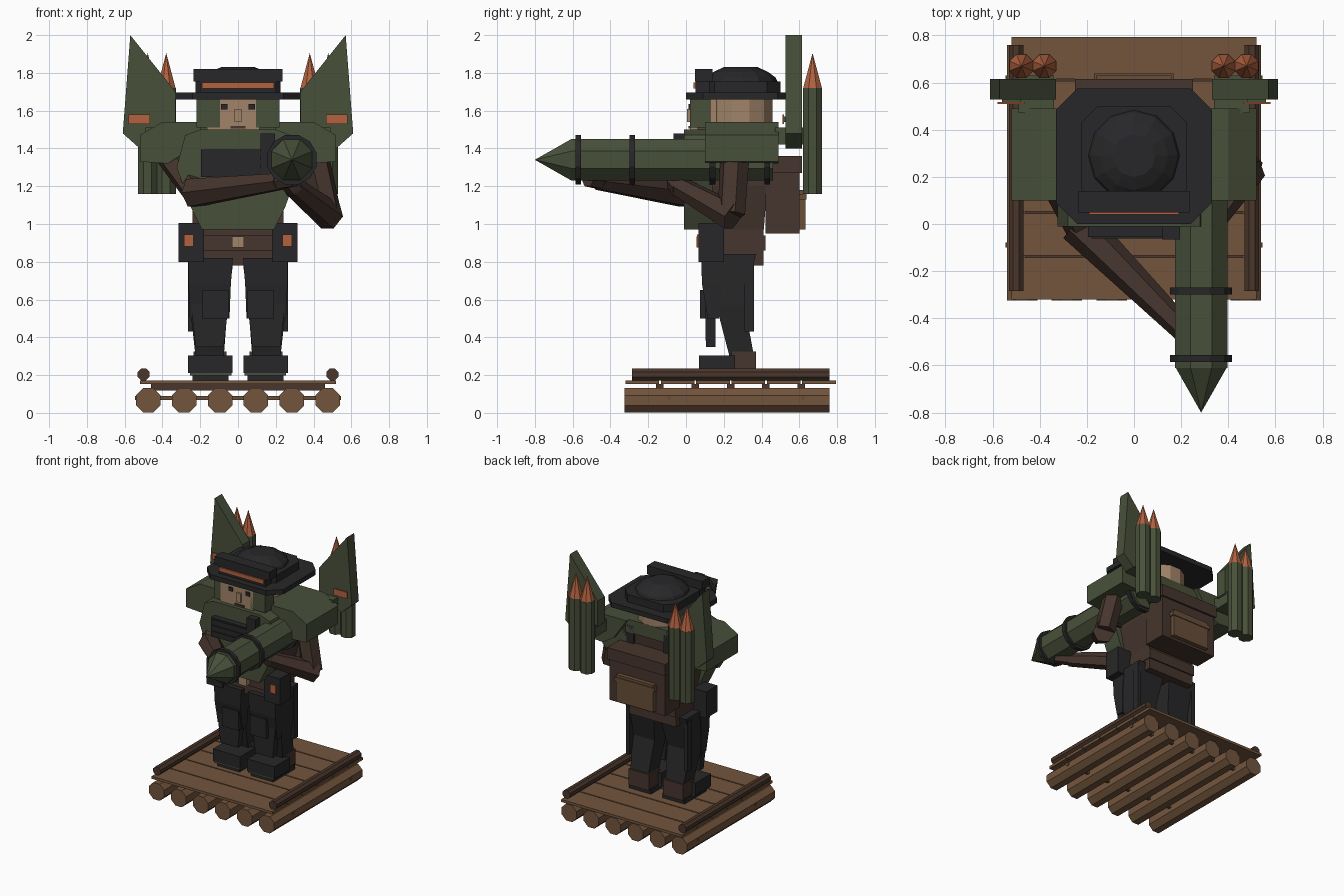
import bpy, bmesh, math
from mathutils import Vector, Matrix

if "Cube" in bpy.data.objects:
    bpy.data.objects.remove(bpy.data.objects["Cube"])


def material(name, *srgb):
    rgb = [((c / 255 + 0.055) / 1.055) ** 2.4 for c in srgb]
    m = bpy.data.materials.new(name)
    m.use_nodes = True
    m.diffuse_color = (*rgb, 1)
    m.node_tree.nodes["Principled BSDF"].inputs["Base Color"].default_value = (*rgb, 1)
    return m


GREEN = material("olive green", 72, 80, 58)
BLACK = material("charcoal", 39, 39, 41)
BROWN = material("dark brown cloth", 70, 53, 45)
WOOD = material("wood", 115, 85, 61)
RAIL = material("dark wood", 74, 54, 43)
ORANGE = material("burnt orange", 178, 98, 64)
SKIN = material("skin", 162, 132, 104)
POCKET = material("light brown", 104, 79, 57)


def finish(name, bm, mat):
    bmesh.ops.recalc_face_normals(bm, faces=bm.faces)
    me = bpy.data.meshes.new(name)
    bm.to_mesh(me)
    bm.free()
    me.materials.append(mat)
    ob = bpy.data.objects.new(name, me)
    bpy.context.collection.objects.link(ob)
    return ob


def loft(name, rings, mat):
    """Closed skin through rings of points."""
    bm = bmesh.new()
    rows = [[bm.verts.new(p) for p in ring] for ring in rings]
    n = len(rows[0])
    for a, b in zip(rows, rows[1:]):
        for i in range(n):
            j = (i + 1) % n
            bm.faces.new((a[i], a[j], b[j], b[i]))
    bm.faces.new(rows[0])
    bm.faces.new(rows[-1])
    return finish(name, bm, mat)


def box(name, x, y, z, mat):
    rings = [[(x[0], y[0], h), (x[1], y[0], h), (x[1], y[1], h), (x[0], y[1], h)] for h in z]
    return loft(name, rings, mat)


def mbox(name, s, x, y, z, mat):
    return box(name, (s * x[0], s * x[1]), y, z, mat)


def slab(name, pts, y, mat):
    """Outline in x and z, given depth in y."""
    return loft(name, [[(px, d, pz) for px, pz in pts] for d in y], mat)


def column(name, sections, mat):
    """Stack of rectangles: centre x, centre y, height, half sizes."""
    return loft(name, [[(cx - hx, cy - hy, z), (cx + hx, cy - hy, z),
                        (cx + hx, cy + hy, z), (cx - hx, cy + hy, z)]
                       for cx, cy, z, hx, hy in sections], mat)


def octagon(name, hx, y, cut, z, mat):
    def ring(h):
        a, b = y
        return [(-hx + cut, a, h), (hx - cut, a, h), (hx, a + cut, h), (hx, b - cut, h),
                (hx - cut, b, h), (-hx + cut, b, h), (-hx, b - cut, h), (-hx, a + cut, h)]
    return loft(name, [ring(h) for h in z], mat)


def tube(name, p, q, r0, r1, mat, n=8):
    p, q = Vector(p), Vector(q)
    d = q - p
    m = (Matrix.Translation((p + q) / 2) @ d.to_track_quat('Z', 'Y').to_matrix().to_4x4()
         @ Matrix.Rotation(math.pi / n, 4, 'Z'))
    bm = bmesh.new()
    bmesh.ops.create_cone(bm, cap_ends=True, segments=n, radius1=r0, radius2=r1,
                          depth=d.length, matrix=m)
    return finish(name, bm, mat)


# Raft
for i in range(6):
    x = -0.475 + i * 0.19
    tube("raft_log", (x, -0.325, 0.066), (x, 0.76, 0.066), 0.07, 0.07, WOOD)
    y = -0.32 + i * 0.187
    box("deck_plank", (-0.52, 0.52), (y, y + 0.178), (0.152, 0.172), WOOD)
    if i:
        box("deck_crossbeam", (-0.46, 0.46), (y - 0.025, y + 0.015), (0.118, 0.152), RAIL)
for y in (-0.09, 0.62):
    tube("raft_crossbar", (-0.545, y, 0.08), (0.545, y, 0.08), 0.015, 0.015, POCKET, 4)

# Mirrored parts
for s, side in ((-1, "right"), (1, "left")):
    tube("side_rail_" + side, (s * 0.5, -0.285, 0.204), (s * 0.5, 0.76, 0.204), 0.034, 0.034, RAIL)

    # Boots and legs
    mbox("boot_sole_" + side, s, (0.05, 0.24), (0.09, 0.36), (0.172, 0.21), BLACK)
    mbox("boot_trim_" + side, s, (0.035, 0.255), (0.073, 0.26), (0.198, 0.212), GREEN)
    mbox("boot_toe_" + side, s, (0.03, 0.265), (0.07, 0.26), (0.21, 0.305), BLACK)
    mbox("boot_heel_" + side, s, (0.06, 0.235), (0.24, 0.37), (0.2, 0.325), BROWN)
    column("leg_" + side, [(s * 0.15, 0.295, 0.3, 0.075, 0.065), (s * 0.155, 0.235, 0.57, 0.1, 0.075),
                           (s * 0.14, 0.28, 0.84, 0.12, 0.09)], BLACK)
    column("thigh_guard_" + side, [(s * 0.15, 0.145, 0.5, 0.105, 0.03), (s * 0.15, 0.135, 0.68, 0.112, 0.05),
                                   (s * 0.145, 0.14, 0.82, 0.118, 0.06)], BLACK)
    column("shin_guard_" + side, [(s * 0.15, 0.13, 0.35, 0.075, 0.025),
                                  (s * 0.15, 0.13, 0.58, 0.1, 0.028)], BLACK)
    mbox("knee_pad_" + side, s, (0.05, 0.19), (0.075, 0.12), (0.5, 0.65), BLACK)
    mbox("hip_strap_" + side, s, (0.235, 0.265), (0.31, 0.36), (0.43, 0.82), BLACK)

    # Belt pouches
    mbox("hip_pouch_" + side, s, (0.18, 0.315), (0.065, 0.2), (0.8, 1.005), BLACK)
    mbox("pouch_label_" + side, s, (0.235, 0.285), (0.057, 0.066), (0.88, 0.945), ORANGE)

    # Shoulders, fins and rockets
    pad = [(0.17, 1.54), (0.4, 1.54), (0.52, 1.47), (0.52, 1.33), (0.37, 1.32), (0.28, 1.38)]
    slab("shoulder_pad_" + side, [(s * x, z) for x, z in pad], (0.1, 0.49), GREEN)
    fin = [(0.57, 2.0), (0.61, 1.48), (0.52, 1.4), (0.33, 1.5), (0.33, 1.7)]
    slab("fin_" + side, [(s * x, z) for x, z in fin], (0.528, 0.615), GREEN)
    mbox("fin_label_" + side, s, (0.465, 0.58), (0.51, 0.518), (1.53, 1.58), ORANGE)
    mbox("fin_label_mount_" + side, s, (0.48, 0.56), (0.518, 0.53), (1.54, 1.57), GREEN)
    mbox("fin_bracket_" + side, s, (0.34, 0.49), (0.47, 0.63), (1.42, 1.51), GREEN)
    for x in (0.38, 0.478):
        tube("rocket_body_" + side, (s * x, 0.67, 1.16), (s * x, 0.67, 1.72), 0.055, 0.055, GREEN)
        tube("rocket_tip_" + side, (s * x, 0.67, 1.715), (s * x, 0.67, 1.905), 0.055, 0, ORANGE)

    # Face sides
    mbox("cheek_guard_" + side, s, (0.095, 0.22), (0.02, 0.13), (1.51, 1.66), GREEN)
    mbox("eye_" + side, s, (0.055, 0.09), (0.012, 0.021), (1.605, 1.635), BLACK)
    mbox("pack_strap_" + side, s, (0.13, 0.19), (0.1, 0.46), (1.36, 1.5), BLACK)

# Torso
box("hips", (-0.2, 0.2), (0.12, 0.41), (0.78, 0.97), BROWN)
box("belt", (-0.205, 0.205), (0.1, 0.42), (0.86, 0.94), BROWN)
box("belt_buckle", (-0.033, 0.033), (0.055, 0.1), (0.875, 0.935), SKIN)
column("torso", [(0, 0.27, 0.95, 0.19, 0.14), (0, 0.27, 1.2, 0.24, 0.16),
                 (0, 0.28, 1.5, 0.24, 0.17)], BROWN)
half = [(0.2, 1.5), (0.28, 1.47), (0.325, 1.3), (0.25, 1.09), (0.19, 0.97)]
slab("chest_plate", half + [(-x, z) for x, z in reversed(half)], (-0.01, 0.14), GREEN)
box("chest_rig", (-0.195, 0.195), (-0.055, 0), (1.25, 1.395), BLACK)
for i in range(3):
    z = 1.275 + i * 0.045
    box("chest_rig_rib", (-0.18, 0.18), (-0.062, -0.054), (z, z + 0.02), BLACK)
box("collar", (-0.2, 0.2), (0.06, 0.46), (1.44, 1.54), GREEN)

# Backpack
box("backpack", (-0.24, 0.24), (0.42, 0.6), (0.95, 1.34), BROWN)
box("backpack_flap", (-0.25, 0.25), (0.415, 0.615), (1.27, 1.36), BROWN)
box("backpack_pocket", (-0.16, 0.16), (0.6, 0.632), (0.97, 1.18), POCKET)
box("pocket_flap", (-0.17, 0.17), (0.6, 0.638), (1.13, 1.16), POCKET)

# Head and hat
tube("head", (0, 0.29, 1.5), (0, 0.29, 1.68), 0.175, 0.175, SKIN, 12)
box("face", (-0.165, 0.115), (0.02, 0.25), (1.48, 1.665), SKIN)
box("nose", (-0.018, 0.018), (0.005, 0.03), (1.54, 1.61), SKIN)
box("mouth", (-0.04, 0.04), (0.013, 0.022), (1.505, 1.52), BROWN)
octagon("hat_brim", 0.33, (0, 0.575), 0.09, (1.66, 1.697), BLACK)
octagon("hat_band", 0.225, (0.08, 0.5), 0.07, (1.695, 1.755), BLACK)
profile = ((1.74, 0.2), (1.775, 0.185), (1.805, 0.145), (1.83, 0.09))
loft("hat_dome", [[(r * math.cos(k * math.pi / 6), 0.29 + r * math.sin(k * math.pi / 6), z)
                   for k in range(12)] for z, r in profile], BLACK)
box("hat_visor", (-0.236, 0.236), (0.048, 0.14), (1.755, 1.82), BLACK)
box("hat_front", (-0.2, 0.2), (0.05, 0.14), (1.69, 1.76), BLACK)
box("hat_stripe", (-0.19, 0.19), (0.04, 0.049), (1.718, 1.75), ORANGE)

# Shoulder cannon
X, Z = 0.285, 1.34
tube("cannon_barrel", (X, -0.61, Z), (X, 0.46, Z), 0.12, 0.12, GREEN)
tube("cannon_nose", (X, -0.8, Z), (X, -0.605, Z), 0, 0.12, GREEN)
for y in (-0.57, -0.285, 0.14, 0.43):
    tube("cannon_ring", (X, y - 0.015, Z), (X, y + 0.015, Z), 0.136, 0.136, BLACK, 12)
box("cannon_sight", (0.12, 0.195), (-0.065, 0.08), (1.28, 1.48), BLACK)

# Arms
limbs = {
    "upper_arm_right": ((-0.37, 0.28, 1.38), (-0.22, -0.01, 1.17), 0.08, 0.075),
    "forearm_right": ((-0.24, 0.0, 1.165), (0.22, -0.46, 1.225), 0.085, 0.05),
    "upper_arm_left": ((0.4, 0.26, 1.38), (0.475, 0.24, 1.05), 0.08, 0.075),
    "forearm_left": ((0.49, 0.25, 1.04), (0.29, -0.04, 1.2), 0.08, 0.055),
}
for name, (p, q, r0, r1) in limbs.items():
    tube(name, p, q, r0, r1, BROWN, 6)
tube("hand_right", (0.2, -0.44, 1.222), (0.3, -0.52, 1.235), 0.045, 0.04, BROWN, 6)
tube("hand_left", (0.3, -0.03, 1.19), (0.26, -0.07, 1.23), 0.055, 0.045, BROWN, 6)
